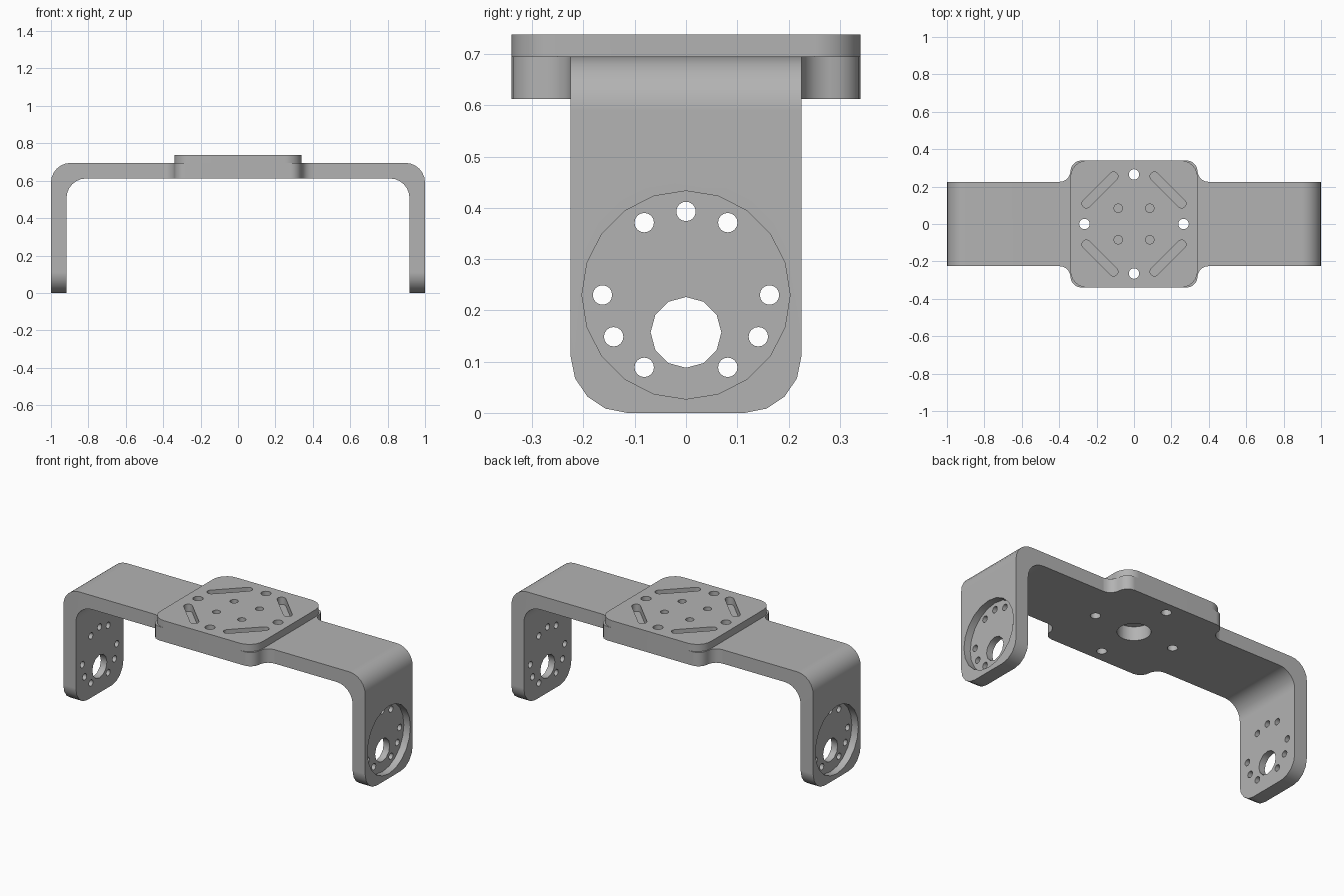
import bpy, bmesh
from math import sin, cos, pi, radians
from mathutils import Vector

if "Cube" in bpy.data.objects:
    bpy.data.objects.remove(bpy.data.objects["Cube"], do_unlink=True)

grey = bpy.data.materials.new("plain grey")
grey.use_nodes = True
grey.diffuse_color = (0.45, 0.45, 0.45, 1)
grey.node_tree.nodes["Principled BSDF"].inputs["Base Color"].default_value = (0.45, 0.45, 0.45, 1)

HALF_DEPTH = 0.225
UNDER, TOP, PLATE_TOP = 0.612, 0.695, 0.738
SIDE = 0.34        # half width of the centre platform
JOIN = 0.40        # where arms meet the platform
INNER = 0.917      # inner face of the legs
AXIS_Z = 0.23      # centre of the round recess


def arc(cx, cy, r, a0, a1, n):
    """Points on an arc, angles in degrees."""
    angles = [radians(a0 + (a1 - a0) * i / n) for i in range(n + 1)]
    return [(cx + r * cos(a), cy + r * sin(a)) for a in angles]


def circle(cx, cy, r, n):
    return arc(cx, cy, r, 0, 360, n)[:-1]


def add_prism(bm, outline, low, high, place):
    """Extrude a 2D outline; place maps (u, v, w) to a 3D position."""
    bottom = [bm.verts.new(place(u, v, low)) for u, v in outline]
    top = [bm.verts.new(place(u, v, high)) for u, v in outline]
    bm.faces.new(bottom)
    bm.faces.new(top)
    for i in range(len(outline)):
        j = (i + 1) % len(outline)
        bm.faces.new((bottom[i], bottom[j], top[j], top[i]))


def flat(u, v, w):
    return Vector((u, v, w))


def sideways(u, v, w):      # outline in y and z, extruded along x
    return Vector((w, u, v))


def make(name, bm):
    bmesh.ops.recalc_face_normals(bm, faces=bm.faces)
    mesh = bpy.data.meshes.new(name)
    bm.to_mesh(mesh)
    bm.free()
    mesh.materials.append(grey)
    obj = bpy.data.objects.new(name, mesh)
    bpy.context.scene.collection.objects.link(obj)
    return obj


def cut(obj, outlines, low, high, place):
    """Subtract a set of separate prisms from obj."""
    bm = bmesh.new()
    for outline in outlines:
        add_prism(bm, outline, low, high, place)
    cutter = make("cutter", bm)
    cutter.hide_render = True
    mod = obj.modifiers.new("holes", 'BOOLEAN')
    mod.operation, mod.solver, mod.object = 'DIFFERENCE', 'EXACT', cutter
    bpy.context.view_layer.update()
    graph = bpy.context.evaluated_depsgraph_get()
    mesh = bpy.data.meshes.new_from_object(obj.evaluated_get(graph))
    obj.modifiers.clear()
    obj.data = mesh
    bpy.data.objects.remove(cutter, do_unlink=True)


def finish(obj):
    bpy.ops.object.select_all(action='DESELECT')
    obj.select_set(True)
    bpy.context.view_layer.objects.active = obj
    bpy.ops.object.shade_smooth_by_angle(angle=radians(35))
    mod = obj.modifiers.new("even shading", 'WEIGHTED_NORMAL')
    mod.keep_sharp = True


# Bent arms with a leg, rounded foot, round outer recess and bolt holes
def make_arm(name, side):
    r = 0.105
    profile = [(JOIN, UNDER)]
    profile += arc(INNER - r, UNDER - r, r, 90, 0, 6)
    profile += [(INNER, 0), (1, 0)]
    profile += arc(1 - r, TOP - r, r, 0, 90, 6)
    profile += [(JOIN, TOP)]
    bm = bmesh.new()
    add_prism(bm, profile, -HALF_DEPTH, HALF_DEPTH,
              lambda u, v, w: Vector((side * u, w, v)))
    foot = [e for e in bm.edges
            if all(v.co.z < 0.001 for v in e.verts)
            and abs(e.verts[0].co.y - e.verts[1].co.y) < 0.001]
    bmesh.ops.bevel(bm, geom=foot, offset=0.11, segments=4, profile=0.5,
                    affect='EDGES')
    arm = make(name, bm)

    recess = circle(0, AXIS_Z, 0.203, 20)
    cut(arm, [recess], side * 0.957, side * 1.1, sideways)
    holes = [circle(0, 0.157, 0.069, 12)]
    for a in (90, 60, 120, 0, 180, -30, -150, -60, -120):
        a = radians(a)
        holes.append(circle(0.163 * cos(a), AXIS_Z + 0.163 * sin(a), 0.019, 16))
    cut(arm, holes, side * 0.85, side * 1.1, sideways)
    finish(arm)


make_arm("left_arm", 1)
make_arm("right_arm", -1)

# Shared screw holes through the platform
screw_holes = [circle(0.265 * cos(k * pi / 2), 0.265 * sin(k * pi / 2), 0.028, 20)
               for k in range(4)]

# Centre platform, flared out of the arms
f = JOIN - SIDE
quarter = arc(JOIN, HALF_DEPTH + f, f, 270, 180, 5)
quarter += arc(SIDE - f, SIDE - f, f, 0, 90, 5)
# drop the near-duplicate point where the two arcs meet
quarter.pop(5)
outline = quarter + [(-x, y) for x, y in reversed(quarter)]
outline += [(-x, -y) for x, y in quarter]
outline += [(x, -y) for x, y in reversed(quarter)]
bm = bmesh.new()
add_prism(bm, outline, UNDER, TOP, flat)
platform = make("centre_platform", bm)
cut(platform, screw_holes + [circle(0, 0, 0.09, 32)], UNDER - 0.1, TOP + 0.1, flat)
finish(platform)

# Top plate with slots and small holes
r = 0.09
corners = ((1, 1, 0), (-1, 1, 90), (-1, -1, 180), (1, -1, 270))
outline = []
for sx, sy, a in corners:
    outline += arc(sx * (SIDE - r), sy * (SIDE - r), r, a, a + 90, 6)
bm = bmesh.new()
add_prism(bm, outline, TOP, PLATE_TOP, flat)
plate = make("top_plate", bm)
openings = list(screw_holes)
for sx, sy, a in corners:
    openings.append(circle(sx * 0.084, sy * 0.084, 0.023, 16))
    mid = Vector((sx * 0.182, sy * 0.182))
    run = Vector((-sy, sx)) * 0.0725
    slot = []
    for end, turn in ((mid + run, 45), (mid - run, 225)):
        slot += arc(end.x, end.y, 0.024, a + turn, a + turn + 180, 6)
    openings.append(slot)
cut(plate, openings, TOP - 0.1, PLATE_TOP + 0.1, flat)
finish(plate)
